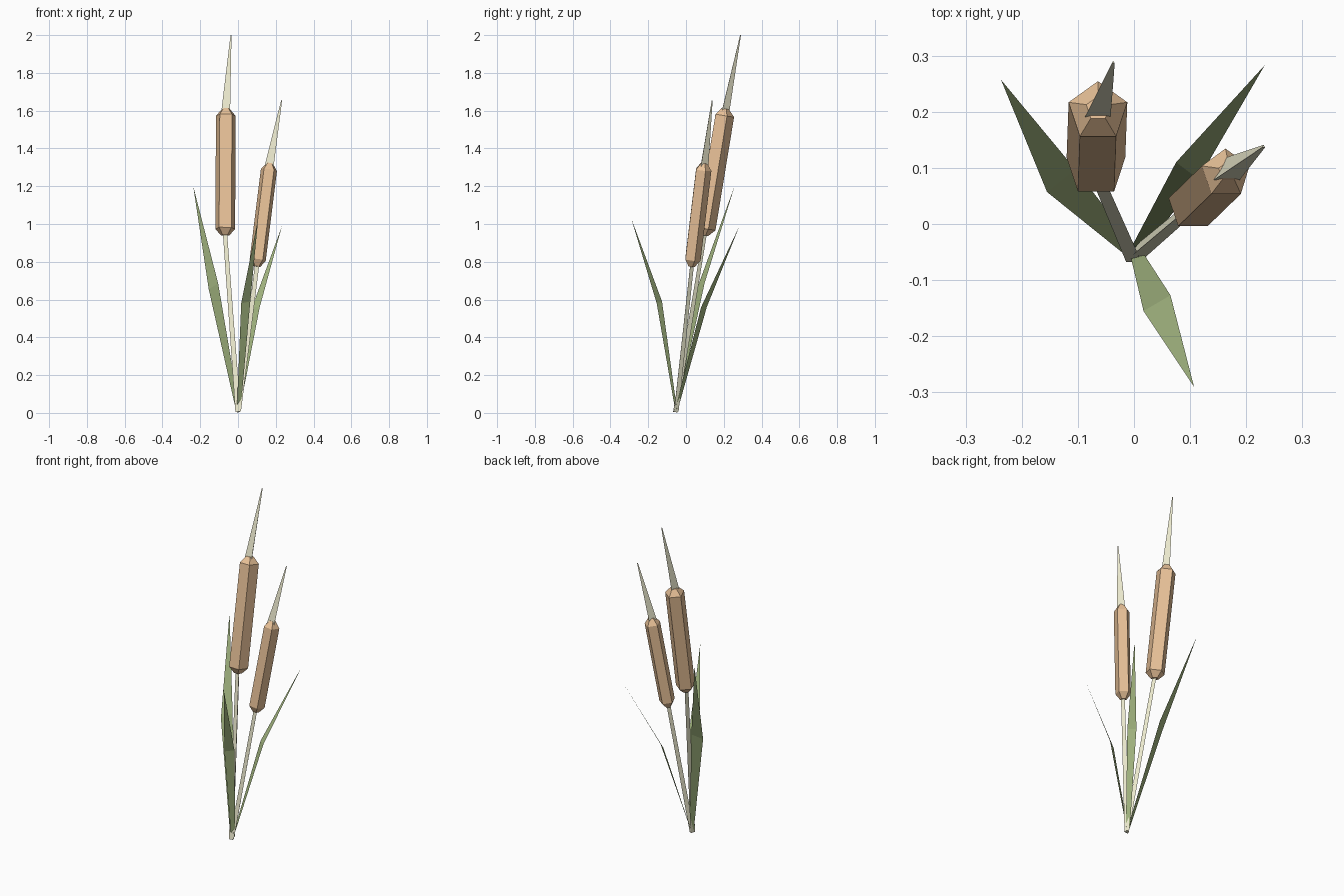
import bpy, math
from mathutils import Vector

if "Cube" in bpy.data.objects:
    bpy.data.objects.remove(bpy.data.objects["Cube"])


def material(name, color):
    m = bpy.data.materials.new(name)
    m.diffuse_color = (*color, 1)
    m.use_nodes = True
    m.node_tree.nodes["Principled BSDF"].inputs["Base Color"].default_value = m.diffuse_color
    return m


HEAD = material("seed_brown", (0.80, 0.53, 0.31))
STALK = material("pale_straw", (0.84, 0.82, 0.62))
LEAF = material("leaf_green", (0.37, 0.47, 0.22))


def make(name, verts, faces, mat):
    me = bpy.data.meshes.new(name)
    me.from_pydata(verts, [], faces)
    me.materials.append(mat)
    ob = bpy.data.objects.new(name, me)
    bpy.context.collection.objects.link(ob)


def tube(name, start, end, sides, rings, mat):
    """Closed faceted tube; rings are (distance along axis 0..1, radius)."""
    a, b = Vector(start), Vector(end)
    axis = (b - a).normalized()
    v = (Vector((0, 1, 0)) - axis * axis.y).normalized()
    u = v.cross(axis)
    verts, faces = [], []
    for t, r in rings:
        for k in range(sides):
            ang = math.pi / 2 + math.tau * k / sides
            verts.append(a.lerp(b, t) + r * (math.cos(ang) * u + math.sin(ang) * v))
    for i in range(len(rings) - 1):
        for k in range(sides):
            n = (k + 1) % sides
            p, q = i * sides, (i + 1) * sides
            faces.append((p + k, p + n, q + n, q + k))
    faces.append(tuple(reversed(range(sides))))
    faces.append(tuple(range(len(verts) - sides, len(verts))))
    make(name, verts, faces, mat)


def cattail(name, base, low, high, tip, r):
    # stalk, five-sided seed head with bevelled ends, three-sided spike
    tube(name + "_stalk", base, low, 3, [(0, 0.016), (1, 0.013)], STALK)
    length = (Vector(high) - Vector(low)).length
    c = 0.036 / length
    tube(name + "_seed_head", low, high, 5,
         [(0, r * 0.4), (c, r), (1 - c, r), (1, r * 0.4)], HEAD)
    tube(name + "_spike", high, tip, 3, [(-0.05, 0.027), (1, 0.003)], STALK)


cattail("tall_cattail", (0, -0.06, 0.005), (-0.068, 0.096, 0.94),
        (-0.064, 0.206, 1.61), (-0.037, 0.288, 2.0), 0.055)
cattail("short_cattail", (0.002, -0.055, 0.01), (0.100, 0.028, 0.775),
        (0.168, 0.094, 1.322), (0.231, 0.138, 1.655), 0.045)

# Leaves: flat blades folded once, (base pair, middle pair, tip)
blades = {
    "left_leaf": [(-0.012, -0.058, 0.02), (0.006, -0.045, 0.03),
                  (-0.155, 0.057, 0.655), (-0.105, 0.098, 0.685), (-0.237, 0.257, 1.2)],
    "right_leaf": [(-0.004, -0.040, 0.03), (0.012, -0.055, 0.03),
                   (0.075, 0.110, 0.56), (0.115, 0.080, 0.56), (0.233, 0.283, 0.99)],
    "front_leaf": [(-0.006, -0.058, 0.02), (0.014, -0.048, 0.02),
                   (0.017, -0.155, 0.58), (0.065, -0.127, 0.59), (0.107, -0.290, 1.03)],
}
for name, pts in blades.items():
    make(name, pts, [(0, 1, 3, 2), (2, 3, 4)], LEAF)
